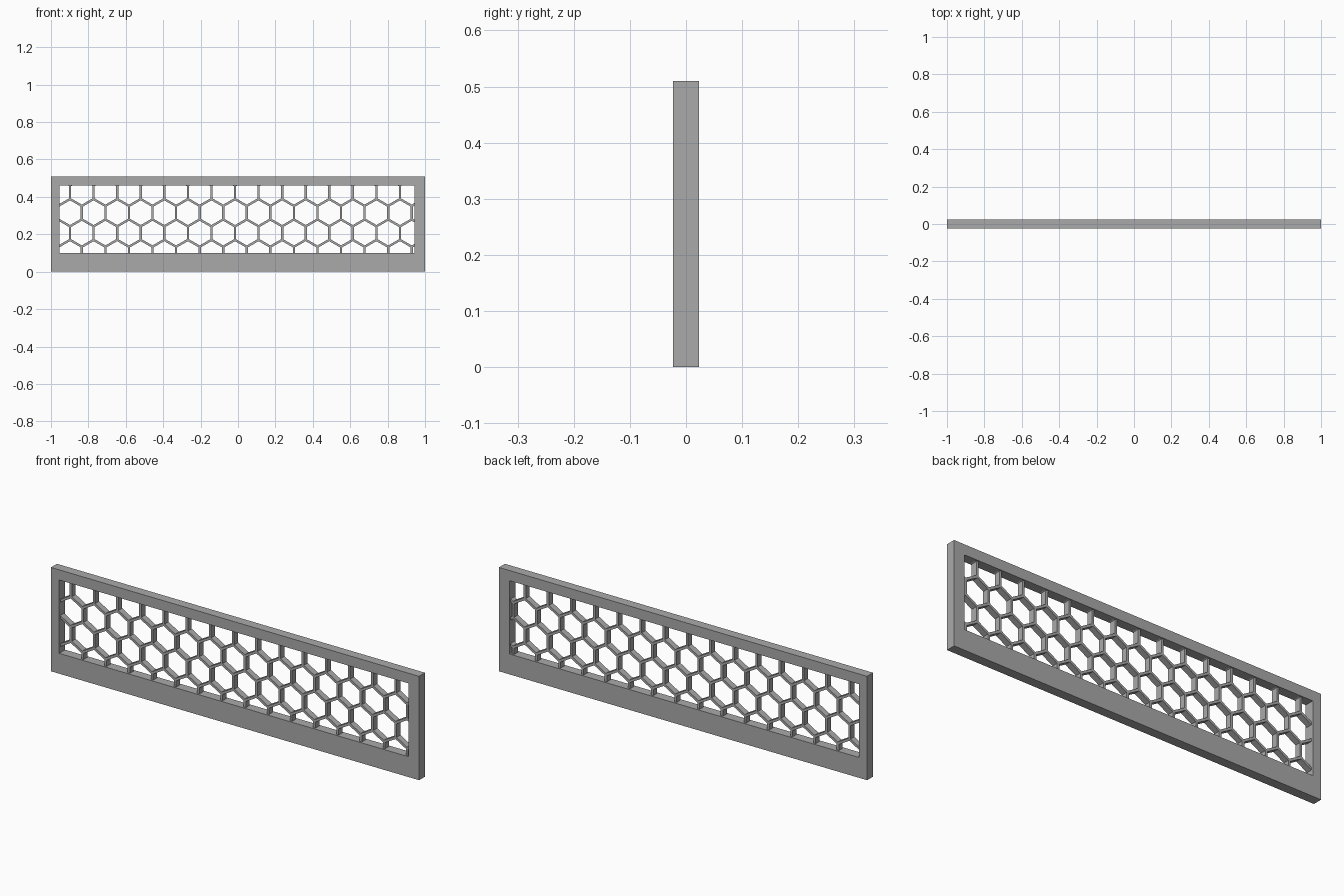
import bpy, bmesh, math
from mathutils import Vector

if "Cube" in bpy.data.objects:
    bpy.data.objects.remove(bpy.data.objects["Cube"])

grey = bpy.data.materials.new("plain grey")
grey.diffuse_color = (0.4, 0.4, 0.4, 1)
grey.use_nodes = True
grey.node_tree.nodes["Principled BSDF"].inputs["Base Color"].default_value = grey.diffuse_color

# opening edges in the frame
L, R, B, T = -0.955, 0.943, 0.10, 0.46


def ring(bm, outer, inner, hd, outer_wall):
    """Flat ring between two outlines (x, z), extruded from -hd to hd in y."""
    n = len(outer)
    vs = {}
    for name, pts in (("o", outer), ("i", inner)):
        for side in (-1, 1):
            vs[name, side] = [bm.verts.new((x, side * hd, z)) for x, z in pts]
    for a in range(n):
        b = (a + 1) % n
        for side in (-1, 1):
            o, i = vs["o", side], vs["i", side]
            f = [o[a], o[b], i[b], i[a]]
            bm.faces.new(f if side < 0 else f[::-1])
        f, k = vs["i", -1], vs["i", 1]
        bm.faces.new([f[a], f[b], k[b], k[a]])
        if outer_wall:
            f, k = vs["o", -1], vs["o", 1]
            bm.faces.new([f[b], f[a], k[a], k[b]])


def finish(bm, name):
    me = bpy.data.meshes.new(name)
    bm.to_mesh(me)
    bm.free()
    me.materials.append(grey)
    bpy.context.collection.objects.link(bpy.data.objects.new(name, me))


def rect(l, r, b, t):
    return [(l, b), (r, b), (r, t), (l, t)]


# outer frame
bm = bmesh.new()
ring(bm, rect(-1, 1, 0, 0.51), rect(L, R, B, T), 0.0232, True)
finish(bm, "frame")

# honeycomb lattice: pointy-top cells sharing walls
pitch, wall, depth = 0.126, 0.012, 0.015
rad = pitch / math.sqrt(3)
rad_in = (pitch - wall) / math.sqrt(3)


def hexagon(cx, cz, r):
    return [(cx + r * math.cos(math.radians(30 + 60 * k)),
             cz + r * math.sin(math.radians(30 + 60 * k))) for k in range(6)]


bm = bmesh.new()
for j in range(-3, 3):
    for i in range(-2, 17):
        cx = -0.898 + pitch * i + (pitch / 2 if j % 2 else 0)
        cz = 0.3155 + 1.5 * rad * j
        ring(bm, hexagon(cx, cz, rad), hexagon(cx, cz, rad_in), depth, False)
bmesh.ops.remove_doubles(bm, verts=bm.verts[:], dist=0.0005)

# trim the lattice just inside the frame
e = 0.002
for co, no in (((L - e, 0, 0), (-1, 0, 0)), ((R + e, 0, 0), (1, 0, 0)),
               ((0, 0, B - e), (0, 0, -1)), ((0, 0, T + e), (0, 0, 1))):
    bmesh.ops.bisect_plane(bm, geom=bm.verts[:] + bm.edges[:] + bm.faces[:], dist=1e-5,
                           plane_co=Vector(co), plane_no=Vector(no), clear_outer=True)
finish(bm, "honeycomb_grille")
